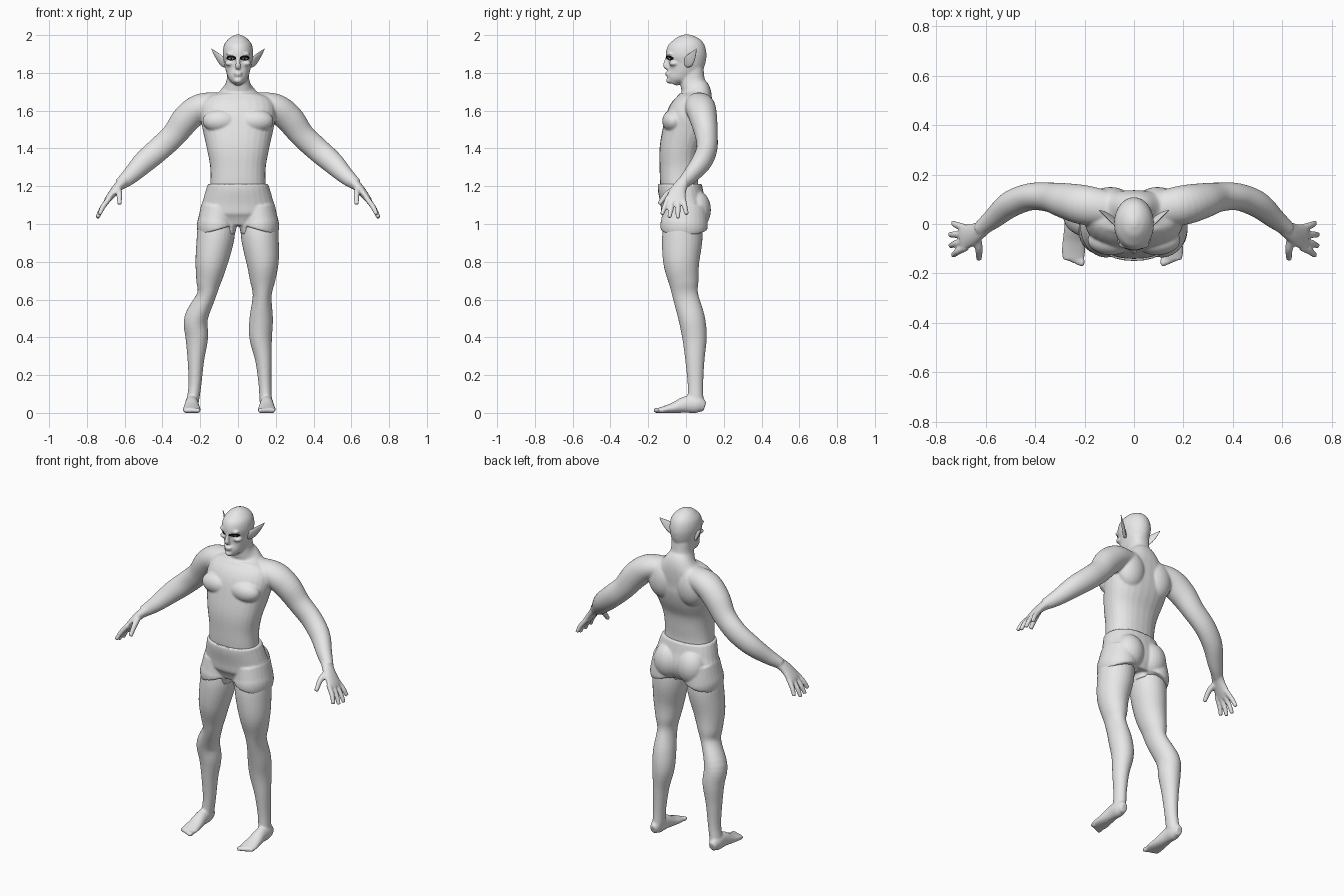
import bpy, bmesh, math
from mathutils import Vector, Matrix
from mathutils.bvhtree import BVHTree

cube = bpy.data.objects.get("Cube")
if cube:
    bpy.data.objects.remove(cube, do_unlink=True)


def material(name, value):
    mat = bpy.data.materials.new(name)
    mat.use_nodes = True
    colour = (value, value, value, 1)
    mat.diffuse_color = colour
    mat.node_tree.nodes["Principled BSDF"].inputs["Base Color"].default_value = colour
    return mat


GREY = material("plain grey", 0.8)
BLACK = material("eye black", 0.005)
X, Y = Vector((1, 0, 0)), Vector((0, 1, 0))


def smooth_path(points, steps=5):
    """Catmull-Rom interpolation through rows of numbers."""
    rows = [Vector(p) for p in points]
    rows = [rows[0] * 2 - rows[1]] + rows + [rows[-1] * 2 - rows[-2]]
    out = []
    for a, b, c, d in zip(rows, rows[1:], rows[2:], rows[3:]):
        for i in range(steps):
            t = i / steps
            out.append(b + (c - a) * (t / 2) + (a * 2 - b * 5 + c * 4 - d) * (t * t / 2)
                       + (b * 3 - a - c * 3 + d) * (t ** 3 / 2))
    return out + [rows[-2]]


def loft(bm, points, ref=X, side=1, power=2.0, sides=28):
    """Skin oval rings; each point is x, y, z, radius along ref, other radius."""
    rows = smooth_path(points)
    centres = [Vector((r[0] * side, r[1], r[2])) for r in rows]
    rings = []
    for i, (row, centre) in enumerate(zip(rows, centres)):
        tangent = (centres[min(i + 1, len(rows) - 1)] - centres[max(i - 1, 0)]).normalized()
        u = (ref - tangent * ref.dot(tangent)).normalized()
        v = tangent.cross(u)
        ring = []
        for k in range(sides):
            angle = math.tau * k / sides
            c, s = math.cos(angle), math.sin(angle)
            c = math.copysign(abs(c) ** (2 / power), c) * max(row[3], 0.002)
            s = math.copysign(abs(s) ** (2 / power), s) * max(row[4], 0.002)
            ring.append(bm.verts.new(centre + u * c + v * s))
        rings.append(ring)
    for low, high in zip(rings, rings[1:]):
        for k in range(sides):
            n = (k + 1) % sides
            bm.faces.new((low[k], low[n], high[n], high[k]))
    bm.faces.new(rings[0][::-1])
    bm.faces.new(rings[-1])


def blob(bm, centre, radii, side=1):
    place = Matrix.Translation((centre[0] * side, centre[1], centre[2]))
    bmesh.ops.create_uvsphere(bm, u_segments=24, v_segments=16, radius=1,
                              matrix=place @ Matrix.Diagonal((*radii, 1)))


def finish(bm, name, mat, voxel=0, smoothing=4):
    bmesh.ops.recalc_face_normals(bm, faces=bm.faces)
    mesh = bpy.data.meshes.new(name)
    bm.to_mesh(mesh)
    bm.free()
    mesh.materials.append(mat)
    obj = bpy.data.objects.new(name, mesh)
    bpy.context.collection.objects.link(obj)
    bpy.ops.object.select_all(action="DESELECT")
    obj.select_set(True)
    bpy.context.view_layer.objects.active = obj
    if voxel:
        fuse = obj.modifiers.new("fuse", "REMESH")
        fuse.mode, fuse.voxel_size = "VOXEL", voxel
        relax = obj.modifiers.new("relax", "SMOOTH")
        relax.factor, relax.iterations = 0.5, smoothing
        for modifier in ("fuse", "relax"):
            bpy.ops.object.modifier_apply(modifier=modifier)
    bpy.ops.object.shade_smooth()
    return obj


# Torso and neck
bm = bmesh.new()
loft(bm, [(0, -.01, 1.02, .14, .09), (0, -.015, 1.1, .155, .1), (0, -.035, 1.2, .147, .1),
          (0, -.035, 1.3, .147, .105), (0, -.028, 1.4, .165, .112), (0, 0, 1.5, .187, .122),
          (0, .02, 1.58, .2, .118), (0, .045, 1.65, .18, .095), (0, .052, 1.7, .1, .08),
          (0, .036, 1.75, .063, .066), (0, .03, 1.83, .058, .062)], power=2.3)

# Head and face
loft(bm, [(0, -.07, 1.742, .024, .024), (0, -.056, 1.77, .046, .05), (0, -.03, 1.8, .06, .074),
          (0, -.003, 1.85, .073, .1), (0, .001, 1.9, .081, .108), (0, .005, 1.95, .073, .094),
          (0, .005, 1.985, .045, .058), (0, .005, 2.003, .012, .015)])
loft(bm, [(0, -.092, 1.89, .008, .012), (0, -.104, 1.86, .01, .012),
          (0, -.108, 1.836, .015, .013), (0, -.095, 1.824, .012, .01)])
blob(bm, (0, -.099, 1.799), (.024, .012, .006))
blob(bm, (0, -.096, 1.787), (.02, .013, .006))
blob(bm, (0, -.084, 1.76), (.024, .022, .017))

# Legs share heights, depths and radii; the stance differs left to right
LEG = [(-.015, 1.02, .1, .1), (-.02, .92, .099, .107), (-.025, .8, .086, .096),
       (-.013, .7, .067, .08), (-.003, .62, .05, .068), (.03, .5, .062, .07),
       (.045, .4, .06, .065), (.047, .28, .044, .051), (.05, .15, .034, .041),
       (.05, .06, .033, .043)]
LEFT = [.11, .117, .13, .13, .128, .123, .12, .135, .143, .147]
RIGHT = [.11, .12, .14, .155, .168, .222, .218, .223, .228, .24]
FOOT = [(.1, .034, .02, .026), (.06, .045, .034, .046), (0, .044, .036, .044),
        (-.06, .028, .043, .03), (-.11, .018, .048, .02), (-.145, .013, .043, .014)]

for side, stance in ((1, LEFT), (-1, RIGHT)):
    loft(bm, [(x, *row) for x, row in zip(stance, LEG)], side=side)
    x = stance[-1]
    loft(bm, [(x + .005, *row) for row in FOOT], side=side)
    for toe in range(5):
        blob(bm, (x - .028 + toe * .0165, -.153 + toe * .007, .013),
             (.013 - toe * .001, .021, .014), side)

# Chest, back, brow, arms and hands
for side in (1, -1):
    blob(bm, (.093, -.066, 1.545), (.095, .06, .062), side)
    blob(bm, (.095, .082, 1.58), (.09, .068, .115), side)
    blob(bm, (.034, -.082, 1.9), (.03, .019, .009), side)
    blob(bm, (.045, -.064, 1.85), (.024, .026, .014), side)
    loft(bm, [(.07, .06, 1.64, .065, .055), (.19, .075, 1.62, .08, .072),
              (.27, .092, 1.56, .073, .076), (.34, .108, 1.47, .06, .066),
              (.42, .11, 1.395, .055, .064), (.5, .08, 1.325, .053, .059),
              (.57, .022, 1.255, .041, .045), (.625, -.022, 1.21, .03, .032)], Y, side)
    loft(bm, [(.6, -.008, 1.23, .03, .03), (.645, -.038, 1.185, .041, .024),
              (.685, -.053, 1.135, .052, .018), (.7, -.058, 1.113, .045, .013)], Y, side)
    for base, tip, reach in ((-.095, -.128, .9), (-.07, -.088, 1.06),
                             (-.042, -.043, 1.1), (-.016, .004, .9)):
        loft(bm, [(.678, base, 1.14, .014, .014),
                  (.68 + .037 * reach, (base + tip) / 2, 1.14 - .052 * reach, .014, .014),
                  (.68 + .06 * reach, tip, 1.14 - .1 * reach, .011, .011)], Y, side, sides=14)
    loft(bm, [(.638, -.05, 1.188, .019, .019), (.628, -.1, 1.158, .016, .016),
              (.628, -.143, 1.105, .012, .012)], Y, side, sides=14)

body = finish(bm, "body", GREY, .006)
for vert in body.data.vertices:
    vert.co.z = max(vert.co.z, 0)

# Shorts with waistband, seat and leg openings
bm = bmesh.new()
loft(bm, [(0, -.034, 1.212, .158, .113), (0, -.033, 1.195, .165, .117),
          (0, -.02, 1.13, .184, .118), (0, -.008, 1.06, .197, .12),
          (0, -.01, .99, .13, .09)], power=2.2)
for side in (1, -1):
    blob(bm, (.078, .052, 1.075), (.088, .08, .105), side)
    loft(bm, [(.1, -.006, 1.09, .095, .115), (.11, -.008, 1.02, .101, .123),
              (.113, -.01, .99, .105, .126), (.108, -.01, .97, .104, .123)], side=side)
    loft(bm, [(.035, -.02, 1.0, .03, .08), (.04, -.015, .955, .026, .07)], side=side)
finish(bm, "shorts", GREY, .006, 3)

# Pointed ears
for side, name in ((1, "left_ear"), (-1, "right_ear")):
    bm = bmesh.new()
    loft(bm, [(.062, -.002, 1.845, .022, .011), (.084, .014, 1.862, .03, .009),
              (.112, .036, 1.893, .02, .006), (.14, .055, 1.927, .002, .002)],
         Vector((0, -.45, 1)), side, sides=16)
    finish(bm, name, GREY)

# Eyes: thin plates laid on the face
tree = BVHTree.FromPolygons([v.co.copy() for v in body.data.vertices],
                            [tuple(p.vertices) for p in body.data.polygons])


def face_plate(name, mat, x, z, wide, high, lift):
    bm = bmesh.new()
    bmesh.ops.create_grid(bm, x_segments=12, y_segments=8, size=1)
    for v in bm.verts:
        a, b = v.co.x, v.co.y
        px = x + wide * a * math.sqrt(1 - b * b / 2)
        pz = z + high * b * math.sqrt(1 - a * a / 2)
        hit = tree.ray_cast(Vector((px, -1, pz)), Y)[0]
        v.co = (px, (hit.y if hit else -.08) - lift, pz)
    finish(bm, name, mat)


for side, name in ((1, "left"), (-1, "right")):
    face_plate(name + "_eye_rim", BLACK, .036 * side, 1.879, .026, .013, .002)
    face_plate(name + "_eye_white", GREY, .036 * side, 1.876, .014, .005, .004)
    face_plate(name + "_pupil", BLACK, .036 * side, 1.876, .005, .005, .006)
